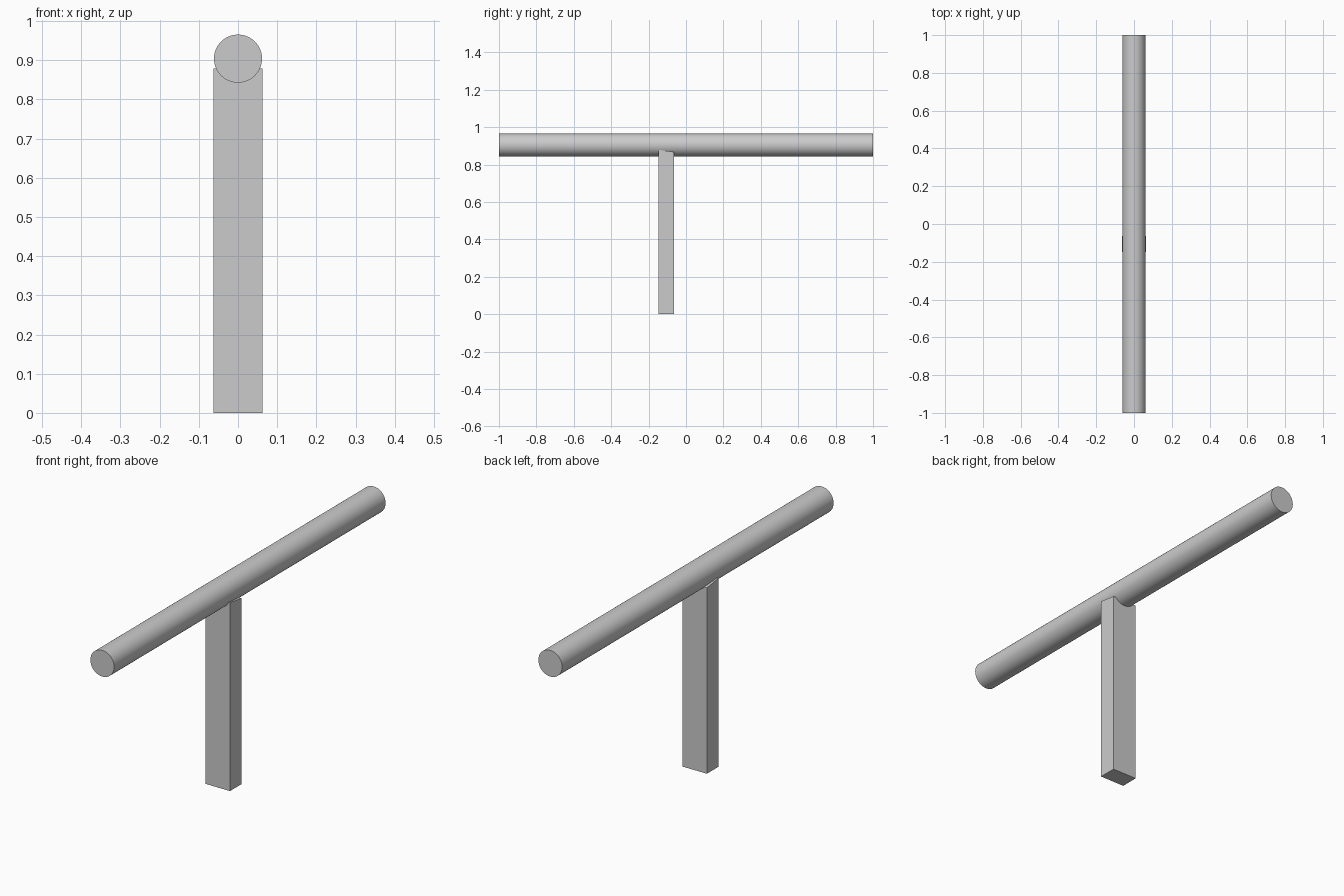
import bpy, bmesh
from math import pi, radians

if "Cube" in bpy.data.objects:
    bpy.data.objects.remove(bpy.data.objects["Cube"])

# Round horizontal bar running front to back
bpy.ops.mesh.primitive_cylinder_add(vertices=64, radius=0.0613, depth=2.0,
                                    location=(0, 0, 0.904), rotation=(pi / 2, 0, 0))
bar = bpy.context.object
bar.name = "round_bar"
bpy.ops.object.shade_smooth_by_angle(angle=radians(30))

# Rectangular post, its top sloping slightly down to the back
X0, X1 = -0.063, 0.0625
profile = [(-0.148, 0.0), (-0.064, 0.0), (-0.064, 0.867), (-0.148, 0.879)]  # (y, z)
bm = bmesh.new()
face = bm.faces.new([bm.verts.new((X0, y, z)) for y, z in profile])
side = bmesh.ops.extrude_face_region(bm, geom=[face])["geom"]
bmesh.ops.translate(bm, vec=(X1 - X0, 0, 0),
                    verts=[g for g in side if isinstance(g, bmesh.types.BMVert)])
bmesh.ops.recalc_face_normals(bm, faces=bm.faces)
mesh = bpy.data.meshes.new("post")
bm.to_mesh(mesh)
bm.free()
post = bpy.data.objects.new("post", mesh)
bpy.context.collection.objects.link(post)
